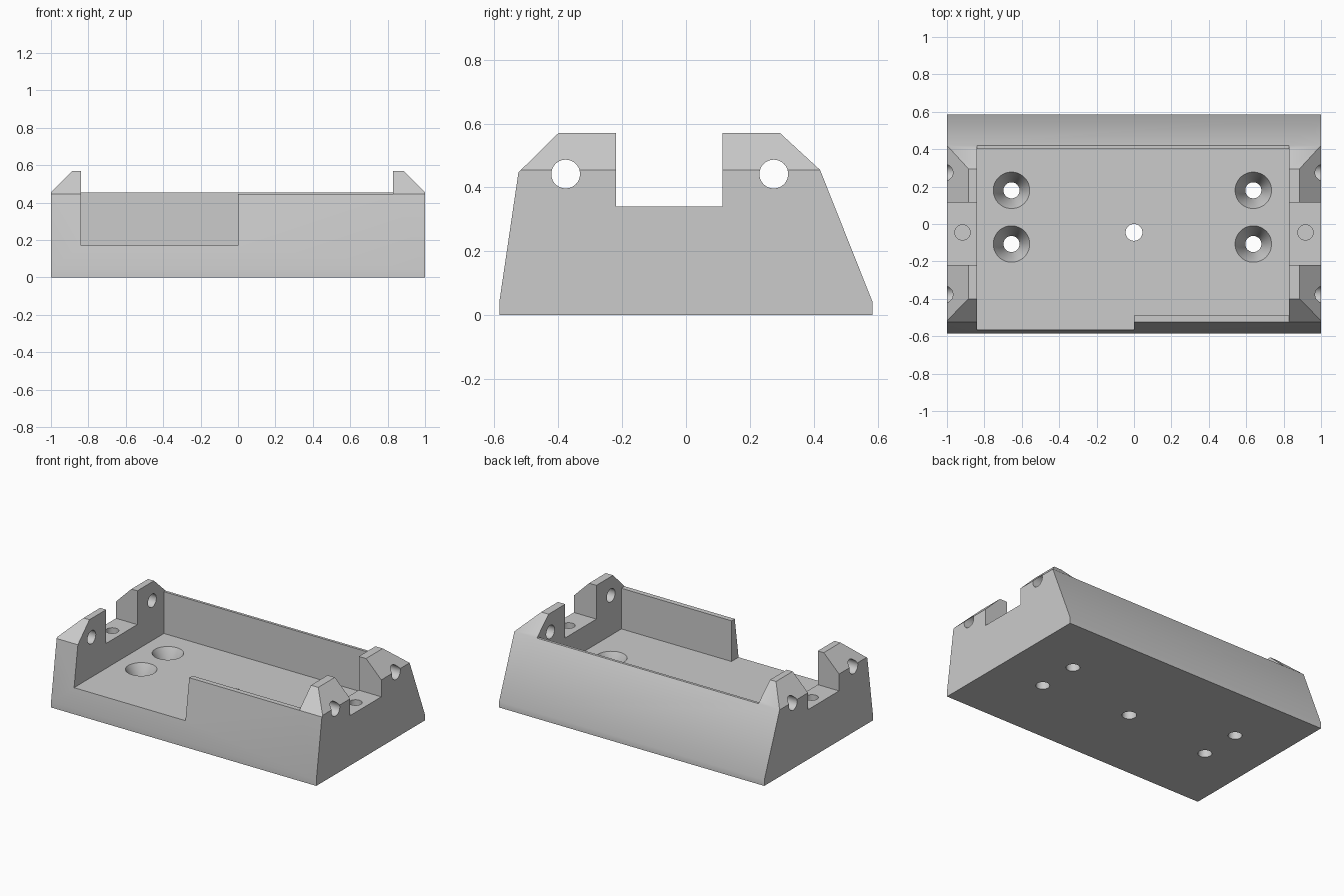
import bpy
import bmesh
from math import radians
from mathutils import Matrix, Vector

if "Cube" in bpy.data.objects:
    bpy.data.objects.remove(bpy.data.objects["Cube"], do_unlink=True)

grey = bpy.data.materials.new("light_grey")
grey.use_nodes = True
COLOUR = (0.6, 0.6, 0.6, 1)
grey.diffuse_color = COLOUR
grey.node_tree.nodes["Principled BSDF"].inputs["Base Color"].default_value = COLOUR


def finish(name, bm):
    bmesh.ops.recalc_face_normals(bm, faces=bm.faces)
    mesh = bpy.data.meshes.new(name)
    bm.to_mesh(mesh)
    bm.free()
    mesh.materials.append(grey)
    obj = bpy.data.objects.new(name, mesh)
    bpy.context.collection.objects.link(obj)
    return obj


def prism(name, points, direction):
    """Extrude a closed outline of 3D points along a direction."""
    bm = bmesh.new()
    face = bm.faces.new([bm.verts.new(p) for p in points])
    new = bmesh.ops.extrude_face_region(bm, geom=[face])["geom"]
    bmesh.ops.translate(bm, vec=Vector(direction),
                        verts=[v for v in new if isinstance(v, bmesh.types.BMVert)])
    return finish(name, bm)


def box(name, x0, x1, y0, y1, z0, z1):
    return prism(name, [(x0, y0, z0), (x1, y0, z0), (x1, y1, z0), (x0, y1, z0)],
                 (0, 0, z1 - z0))


def cone(name, centre, r_low, r_high, depth, along_x=False):
    bm = bmesh.new()
    turn = Matrix.Rotation(radians(90), 4, "Y") if along_x else Matrix()
    bmesh.ops.create_cone(bm, cap_ends=True, segments=48, radius1=r_low,
                          radius2=r_high, depth=depth,
                          matrix=Matrix.Translation(centre) @ turn)
    return finish(name, bm)


def cut(target, cutter):
    mod = target.modifiers.new("cut", "BOOLEAN")
    mod.operation = "DIFFERENCE"
    mod.solver = "EXACT"
    mod.object = cutter
    bpy.context.view_layer.objects.active = target
    bpy.ops.object.modifier_apply(modifier=mod.name)
    bpy.data.objects.remove(cutter, do_unlink=True)


# Sloped body with the end brackets' outline
FLOOR, RIM, NOTCH, TOP = 0.17, 0.455, 0.34, 0.57
LEFT, RIGHT = 0.83, -0.84
outline = [(-0.585, 0), (0.585, 0), (0.585, 0.04), (0.42, RIM), (0.295, TOP),
           (0.115, TOP), (0.115, NOTCH), (-0.22, NOTCH), (-0.22, TOP),
           (-0.4, TOP), (-0.525, 0.447), (-0.585, 0.04)]
tray = prism("mounting_tray", [(-1, y, z) for y, z in outline], (2, 0, 0))

# Rim level, pocket and open half of the front wall
cut(tray, box("back_rim_cut", RIGHT, LEFT, 0, 1, RIM, 1))
cut(tray, box("front_rim_cut", RIGHT, LEFT, -1, 0.1, 0.447, 1))
cut(tray, box("pocket_cut", RIGHT, LEFT, -0.49, 0.402, FLOOR, 1))
cut(tray, box("front_opening_cut", RIGHT, 0, -1, 0, FLOOR, 1))

# Sloped outer ends of the brackets, bolt holes and blind holes
for side in (-1, 1):
    cut(tray, prism("end_slope_cut", [(side * x, -1, z) for x, z in
        ((1, RIM), (0.8, RIM + 0.2), (1.2, RIM + 0.2), (1.2, RIM))], (0, 2, 0)))
    cut(tray, cone("blind_hole_cut", (side * 0.917, -0.045, NOTCH), 0.041, 0.041, 0.3))
    for y in (-0.377, 0.275):
        cut(tray, cone("bolt_hole_cut", (side * 0.92, y, 0.442), 0.045, 0.045, 0.4, True))

# Countersunk screw holes and centre hole in the floor
SINK = 0.11
for x in (-0.655, 0.638):
    for y in (-0.107, 0.18):
        cut(tray, cone("countersink_cut", (x, y, FLOOR - SINK / 2 + 0.0005),
                       0.043, 0.098, SINK + 0.001))
        cut(tray, cone("screw_hole_cut", (x, y, 0), 0.043, 0.043, 0.28))
cut(tray, cone("centre_hole_cut", (0, -0.045, 0.1), 0.045, 0.045, 0.4))

bpy.ops.object.select_all(action="DESELECT")
tray.select_set(True)
bpy.context.view_layer.objects.active = tray
bpy.ops.object.shade_smooth_by_angle(angle=radians(30))
